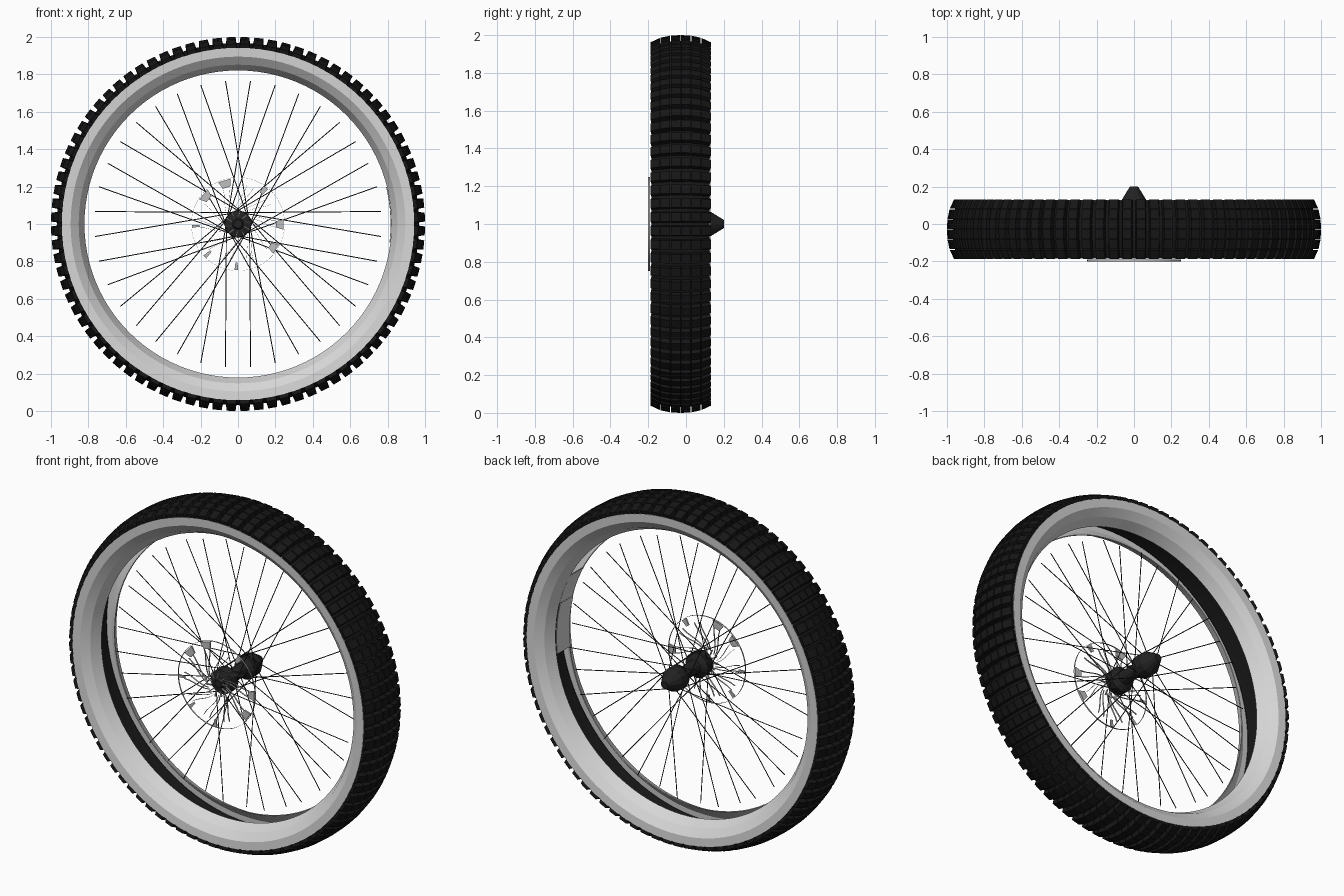
import bpy, bmesh, math
from mathutils import Vector

if "Cube" in bpy.data.objects:
    bpy.data.objects.remove(bpy.data.objects["Cube"])

CY = -0.028          # middle plane of tyre and rim
TAU = math.tau


def material(name, v):
    m = bpy.data.materials.new(name)
    m.diffuse_color = (v, v, v, 1)
    m.use_nodes = True
    m.node_tree.nodes["Principled BSDF"].inputs["Base Color"].default_value = m.diffuse_color
    return m


BLACK = material("tyre_black", 0.008)
DARK = material("hub_dark", 0.016)
SPOKE = material("spoke_dark", 0.025)
SILVER = material("rim_silver", 0.68)
STEEL = material("rotor_steel", 0.52)


def pt(r, a, y):
    """Point in wheel coordinates: radius, angle, axle position."""
    return Vector((r * math.cos(a), y, 1 + r * math.sin(a)))


def finish(name, bm, mat, smooth=None):
    bmesh.ops.recalc_face_normals(bm, faces=bm.faces)
    me = bpy.data.meshes.new(name)
    bm.to_mesh(me)
    bm.free()
    ob = bpy.data.objects.new(name, me)
    bpy.context.collection.objects.link(ob)
    me.materials.append(mat)
    if smooth:
        bpy.ops.object.select_all(action='DESELECT')
        ob.select_set(True)
        bpy.context.view_layer.objects.active = ob
        bpy.ops.object.shade_smooth_by_angle(angle=math.radians(smooth))
    return ob


def lathe(name, profile, segs, mat, a0=0, a1=TAU, smooth=8, closed=True):
    """Turn a (radius, y) profile about the axle."""
    bm = bmesh.new()
    full = abs(a1 - a0 - TAU) < 1e-6
    n = segs if full else segs + 1
    rings = [[bm.verts.new(pt(r, a0 + (a1 - a0) * i / segs, y)) for r, y in profile] for i in range(n)]
    k = len(profile)
    for i in range(segs):
        p, q = rings[i], rings[(i + 1) % n]
        for j in range(k if closed else k - 1):
            bm.faces.new((p[j], p[(j + 1) % k], q[(j + 1) % k], q[j]))
    return finish(name, bm, mat, smooth)


def hexa(bm, c):
    """Box from eight corners: bottom loop then top loop."""
    v = [bm.verts.new(p) for p in c]
    for f in ((0, 1, 2, 3), (4, 5, 6, 7), (0, 1, 5, 4), (1, 2, 6, 5), (2, 3, 7, 6), (3, 0, 4, 7)):
        bm.faces.new([v[i] for i in f])


# Tyre carcass: shallow arched band
outer = [(0.935, -.15), (0.943, -.153), (0.956, -.11), (0.968, -.05), (0.968, .05), (0.956, .11), (0.943, .153), (0.935, .15)]
inner = [(0.93, .14), (0.942, .10), (0.95, 0), (0.942, -.10), (0.93, -.14)]
lathe("tyre", [(r, CY + h) for r, h in outer + inner], 84, BLACK, smooth=25)

# Tread knobs: six aligned rows, edge rows reach down the sidewall
N = 84
bm = bmesh.new()
for row in range(6):
    h0, h1 = -.162 + row * .054 + .002, -.162 + (row + 1) * .054 - .002
    for i in range(N):
        a = TAU * (i + 0.5) / N
        lo, hi = [], []
        for s, h in ((-1, h0), (-1, h1), (1, h1), (1, h0)):
            edge = abs(h) > .15
            top = 1.0 - .038 * (abs(h) / .16) ** 2.5
            lo.append(pt(0.94 if edge else 0.952, a + s * .031, CY + h * (.97 if edge else 1)))
            hi.append(pt(top, a + s * .024, CY + h))
        hexa(bm, lo + hi)
finish("tread_knobs", bm, BLACK)

# Rim: a mirrored pair of stepped rings with an open channel between
for side, label in ((-1, "front"), (1, "back")):
    prof = [(0.942, .157), (0.895, .154), (0.852, .120), (0.821, .062),
            (0.825, .060), (0.858, .111), (0.90, .143), (0.942, .147)]
    lathe("rim_" + label, [(r, CY + side * h) for r, h in prof], 96, SILVER)

# Short piece of inner rim band that bridges the channel
for label, r, a0, a1 in (("low", .816, -7, 14), ("high", .821, 14, 28)):
    lathe("rim_bridge_" + label, [(r, CY - .06), (r, CY + .06), (r + .004, CY + .06), (r + .004, CY - .06)], 5, SILVER,
          math.radians(a0), math.radians(a1))

# Hub: front flange, waist, large rear body tapering to the axle end
lathe("hub", [(0.001, -.185), (0.022, -.185), (0.03, -.165), (0.07, -.155), (0.074, -.10), (0.04, -.08),
              (0.036, .04), (0.066, .06), (0.066, .128), (0.022, .2), (0.001, .2)], 12, DARK, smooth=None, closed=False)

# Spokes: 36 in a crossed four-step lacing, ends clear of the rim
bm = bmesh.new()
offsets = (-85, 85, 95, -95)
for k in range(36):
    tip = 265 + 10 * k
    side = -1 if k % 2 == 0 else 1
    hub_a = math.radians(tip + offsets[k % 4])
    p = pt(0.062, hub_a, -.12 if side < 0 else .08)
    q = pt(0.768, math.radians(tip), CY + side * .012)
    d = (q - p).normalized()
    u = d.cross(Vector((0, 1, 0))).normalized() * .0025
    w = d.cross(u)
    ends = [[bm.verts.new(e + u * math.cos(TAU * j / 6) + w * math.sin(TAU * j / 6)) for j in range(6)] for e in (p, q)]
    for j in range(6):
        bm.faces.new((ends[0][j], ends[0][(j + 1) % 6], ends[1][(j + 1) % 6], ends[1][j]))
    bm.faces.new(ends[0])
    bm.faces.new(ends[1])
finish("spokes", bm, SPOKE)

# Brake rotor: thin edge ring, curved arm edges and a few solid pads
Y0, Y1 = -.2, -.191
lathe("rotor_ring", [(0.2492, Y0), (0.25, Y0), (0.25, Y1), (0.2492, Y1)], 60, STEEL)


def strip(bm, path, half):
    """Thin upright wall along a list of (radius, angle) points."""
    for (r0, a0), (r1, a1) in zip(path, path[1:]):
        c = [pt(r0, a0 - half / r0, Y0), pt(r1, a1 - half / r1, Y0), pt(r1, a1 + half / r1, Y0), pt(r0, a0 + half / r0, Y0)]
        hexa(bm, c + [v + Vector((0, Y1 - Y0, 0)) for v in c])


bm = bmesh.new()
for i in range(10):
    a = TAU * i / 10
    for shift in (-.09, .09):
        strip(bm, [(r, a + shift + 0.6 * ((.21 - r) / .15) ** 2) for r in (.06, .09, .12, .15, .18, .21)], .0007)
finish("rotor_arms", bm, STEEL)

bm = bmesh.new()
for deg, w in ((0, .09), (-33, .09), (53, .05), (108, .11), (140, .11), (183, .025), (225, .03), (268, .03)):
    a = math.radians(deg)
    c = [pt(.205, a - w, Y0), pt(.246, a - w * 1.4, Y0), pt(.246, a + w * 1.2, Y0), pt(.205, a + w * .8, Y0)]
    hexa(bm, c + [v + Vector((0, Y1 - Y0, 0)) for v in c])
finish("rotor_pads", bm, STEEL)

# Centre spider of the rotor on the hub face
bm = bmesh.new()
for i in range(10):
    a = TAU * i / 10
    strip(bm, [(.035, a + .9), (.07, a + .8)], .003)
finish("rotor_spider", bm, STEEL)
